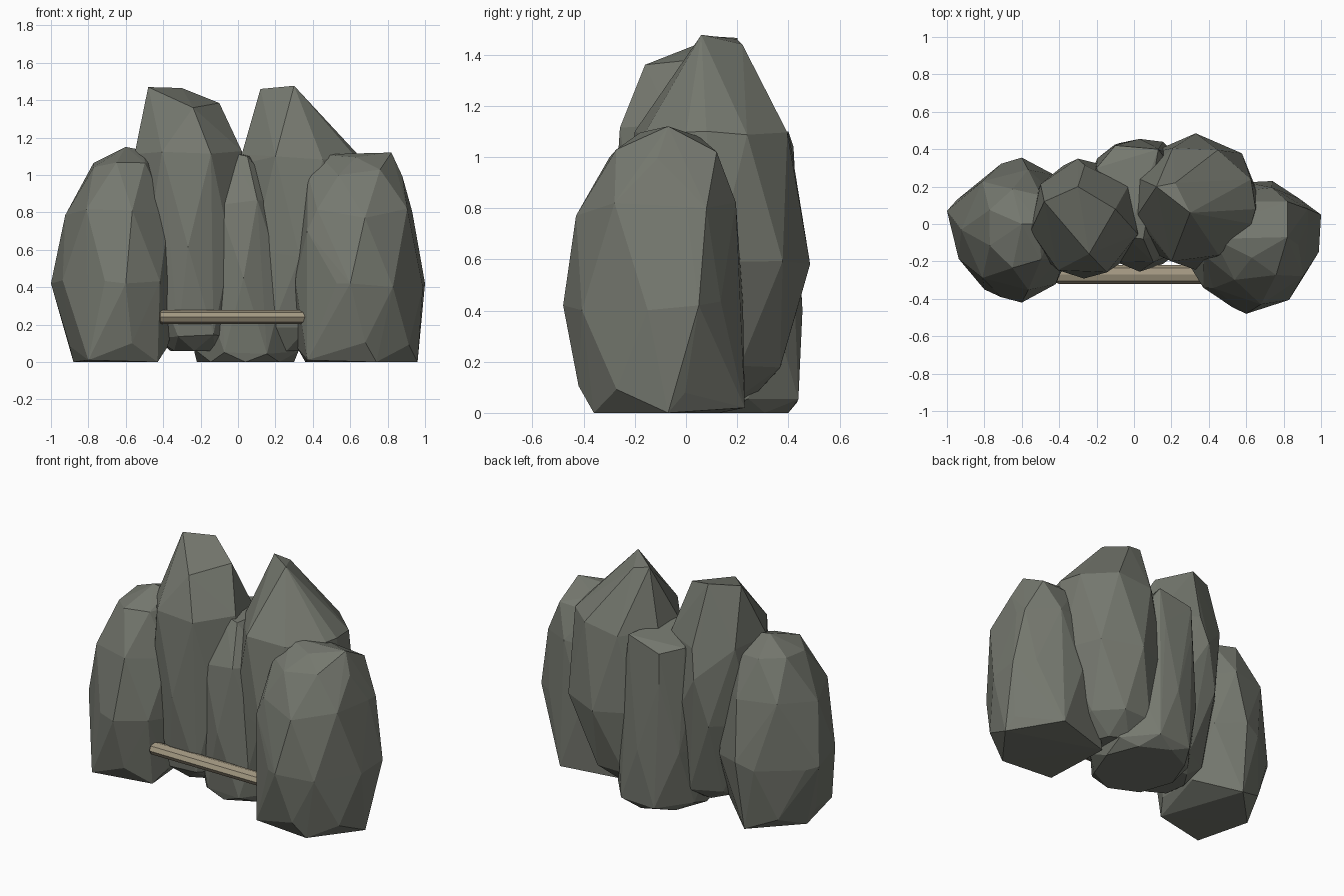
import bpy, bmesh, math, random
from mathutils import Vector

random.seed(4)


def material(name, color):
    m = bpy.data.materials.new(name)
    m.diffuse_color = (*color, 1)
    return m


STONE = material("stone", (0.18, 0.19, 0.16))
WOOD = material("wood", (0.36, 0.31, 0.22))


def boulder(name, rings, corners, n=8, phase=0.0):
    """Faceted hull around elliptical rings (z, cx, cy, rx, ry, z_jitter) and a few corner points."""
    pts = [Vector(p) for p in corners]
    for i, (z, cx, cy, rx, ry, jz) in enumerate(rings):
        for k in range(n):
            a = phase + 2 * math.pi * (k + 0.5 * (i % 2)) / n
            s = 1 if k % 2 == 0 else random.uniform(0.96, 1.02)
            pts.append(Vector((cx + rx * s * math.cos(a), cy + ry * s * math.sin(a),
                               max(0, z + random.uniform(-jz, jz)))))
    bm = bmesh.new()
    for p in pts:
        bm.verts.new(p)
    bmesh.ops.convex_hull(bm, input=bm.verts[:])
    loose = [v for v in bm.verts if not v.link_faces]
    bmesh.ops.delete(bm, geom=loose, context='VERTS')
    bmesh.ops.recalc_face_normals(bm, faces=bm.faces[:])
    me = bpy.data.meshes.new(name)
    bm.to_mesh(me)
    bm.free()
    me.materials.append(STONE)
    ob = bpy.data.objects.new(name, me)
    bpy.context.collection.objects.link(ob)
    return ob


# low boulder on the left
boulder("left_boulder", [
    (0.09, -0.63, -0.04, 0.28, 0.32, 0.02),
    (0.42, -0.635, -0.03, 0.345, 0.37, 0.02),
    (0.81, -0.63, -0.03, 0.29, 0.33, 0.03),
    (1.05, -0.61, -0.02, 0.18, 0.22, 0.02)],
    [(-0.80, -0.35, 0.01), (-0.88, 0.02, 0), (-0.62, 0.29, 0), (-0.43, -0.26, 0),
     (-0.60, -0.42, 0.42), (-1.0, 0.07, 0.42), (-0.60, 0.355, 0.45),
     (-0.60, 0.0, 1.15), (-0.50, 0.0, 1.13)], n=7, phase=0.45)

# tall boulder left of centre
boulder("tall_left_boulder", [
    (0.06, -0.23, 0.0, 0.14, 0.17, 0),
    (0.14, -0.22, 0.0, 0.22, 0.27, 0.02),
    (0.60, -0.26, 0.02, 0.29, 0.32, 0.03),
    (1.10, -0.27, 0.02, 0.30, 0.30, 0.03)],
    [(-0.48, 0.12, 1.47), (-0.30, 0.20, 1.465), (-0.10, 0.08, 1.385),
     (-0.24, -0.16, 1.36), (-0.3, 0.35, 0.9)], n=7, phase=0.2)

# lower boulder in the middle, at the back
boulder("middle_boulder", [
    (0.00, 0.04, 0.10, 0.26, 0.30, 0),
    (0.06, 0.04, 0.11, 0.30, 0.35, 0.02),
    (0.42, 0.03, 0.10, 0.32, 0.355, 0.03),
    (0.85, 0.00, 0.11, 0.27, 0.34, 0.02)],
    [(-0.04, -0.07, 1.12), (0.05, -0.08, 1.10), (-0.20, 0.30, 1.06),
     (-0.10, 0.42, 1.04), (0.13, 0.40, 1.10)])

# tall boulder right of centre
boulder("tall_right_boulder", [
    (0.06, 0.26, 0.08, 0.16, 0.18, 0),
    (0.16, 0.28, 0.10, 0.25, 0.29, 0.03),
    (0.58, 0.33, 0.12, 0.35, 0.365, 0.02),
    (1.08, 0.33, 0.12, 0.32, 0.31, 0.02)],
    [(0.12, 0.20, 1.46), (0.30, 0.06, 1.477), (0.22, 0.22, 1.44),
     (0.36, -0.06, 1.25), (0.47, 0.12, 1.27), (0.20, -0.20, 1.10),
     (0.02, 0.05, 1.11), (0.65, 0.08, 1.10)])

# low boulder on the right, furthest forward
boulder("right_boulder", [
    (0.09, 0.64, -0.11, 0.32, 0.31, 0.02),
    (0.42, 0.64, -0.115, 0.35, 0.35, 0.02),
    (0.80, 0.64, -0.11, 0.31, 0.325, 0.03),
    (1.01, 0.62, -0.09, 0.26, 0.22, 0.02)],
    [(0.96, -0.07, 0), (0.74, -0.36, 0), (0.37, -0.34, 0.01), (0.36, 0.13, 0), (0.74, 0.23, 0.02),
     (0.60, -0.48, 0.42), (1.0, 0.05, 0.42), (0.37, -0.34, 0.70), (0.93, 0.08, 0.80),
     (0.82, 0.12, 1.02), (0.43, -0.08, 1.11), (0.63, -0.18, 1.095),
     (0.82, -0.07, 1.12), (0.62, 0.05, 1.08)], n=7, phase=0.35)

# pole lying across the front, slightly flattened
bpy.ops.mesh.primitive_cylinder_add(vertices=8, radius=0.037, depth=1.25,
                                    location=(0.205, -0.27, 0.24), rotation=(0, math.pi / 2, 0))
pole = bpy.context.object
pole.name = "front_pole"
pole.scale.y = 1.35
pole.data.materials.append(WOOD)
bev = pole.modifiers.new("rounded_ends", 'BEVEL')
bev.width = 0.016
bev.segments = 2
bev.limit_method = 'ANGLE'
bev.angle_limit = math.radians(60)
